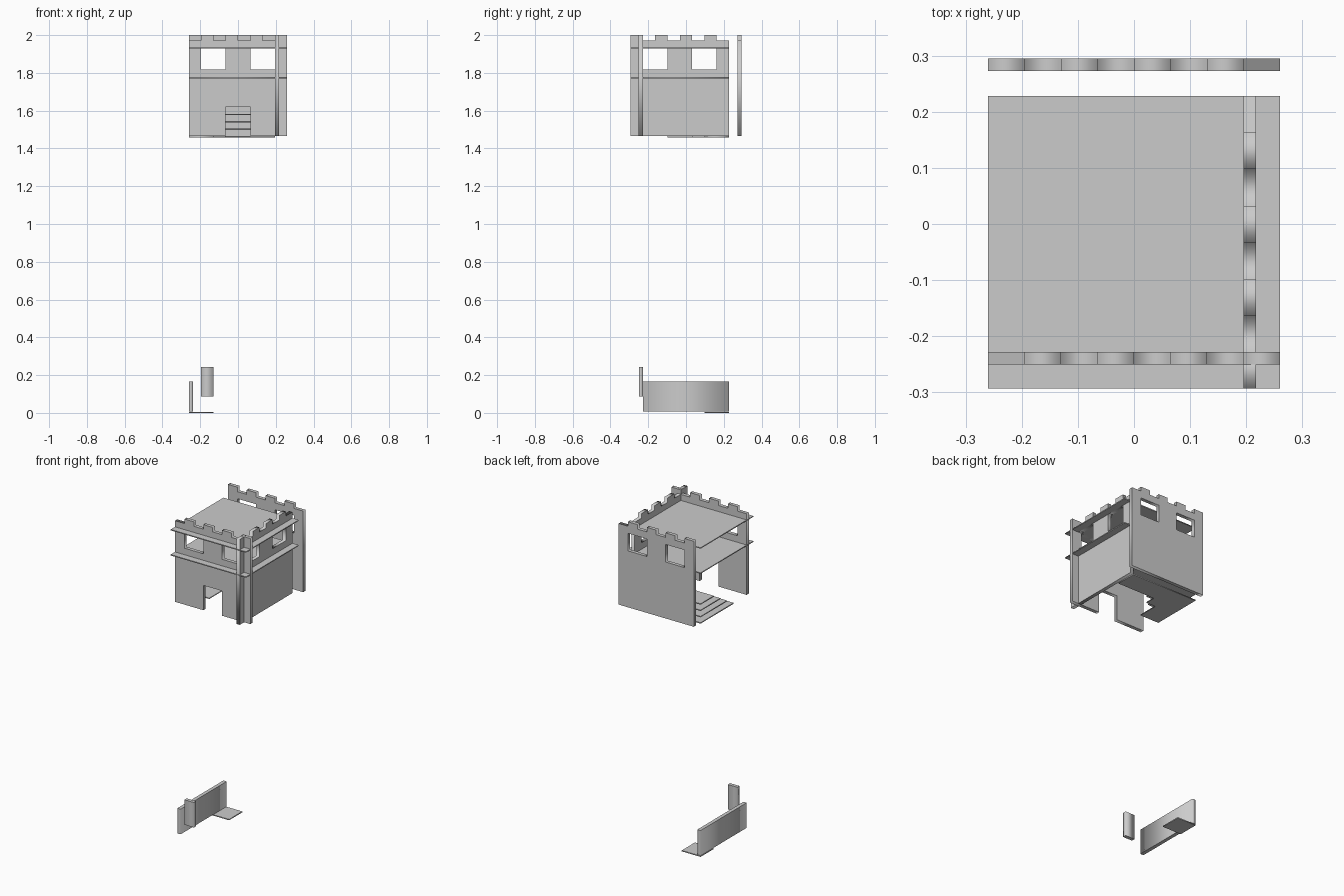
import bpy
from math import pi

if "Cube" in bpy.data.objects:
    bpy.data.objects.remove(bpy.data.objects["Cube"])

S = 0.0651                       # battlement module
BASE, LOW, TOP = 1.465, 1.972, 2.0
T = 0.0225                       # wall thickness
P = 0.006                        # sheet thickness


def panel(name, loops, thick, loc, rot=(0, 0, 0)):
    """Flat cut-out board: first loop is the outline, the others are holes."""
    cu = bpy.data.curves.new(name, 'CURVE')
    cu.dimensions = '2D'
    cu.fill_mode = 'BOTH'
    cu.extrude = thick / 2
    for pts in loops:
        sp = cu.splines.new('POLY')
        sp.points.add(len(pts) - 1)
        for p, (u, v) in zip(sp.points, pts):
            p.co = (u, v, 0, 1)
        sp.use_cyclic_u = True
    ob = bpy.data.objects.new(name, cu)
    bpy.context.collection.objects.link(ob)
    ob.location, ob.rotation_euler = loc, rot
    bpy.ops.object.select_all(action='DESELECT')
    ob.select_set(True)
    bpy.context.view_layer.objects.active = ob
    bpy.ops.object.convert(target='MESH')
    return ob


def rect(u0, u1, v0, v1):
    return [(u0, v0), (u1, v0), (u1, v1), (u0, v1)]


def box(name, x0, x1, y0, y1, z0, z1):
    return panel(name, [rect(x0, x1, y0, y1)], z1 - z0, (0, 0, (z0 + z1) / 2))


def battlement_wall(name, high_first, loc, rot, door=False):
    """Wall of eight modules with alternating merlons and two windows."""
    pts = [(0, BASE)]
    for i in range(8):
        z = TOP if (i % 2 == 0) == high_first else LOW
        pts += [(i * S, z), ((i + 1) * S, z)]
    pts.append((8 * S, BASE))
    if door:
        pts += [(5 * S, BASE), (5 * S, 1.62), (3 * S, 1.62), (3 * S, BASE)]
    windows = [rect(k * S, (k + 2) * S, 1.818, 1.928) for k in (1, 5)]
    return panel(name, [pts] + windows, T, loc, rot)


X0, X1 = -4 * S, 4 * S
Y0, Y1 = -0.293, 0.228

# Walls
battlement_wall("front_wall", False, (X0, -0.239, 0), (pi / 2, 0, 0), door=True)
battlement_wall("back_wall", True, (X0, 0.2835, 0), (pi / 2, 0, 0))
battlement_wall("right_wall", True, (0.2065, Y0, 0), (pi / 2, 0, pi / 2))

# Upper floor and roof deck
box("upper_floor", X0, X1, Y0, Y1, 1.771, 1.771 + P)
box("roof_deck", X0, X1, Y0, Y1, 1.928, 1.928 + P)

# Stacked stair sheets: a full-width strip plus a tongue that shortens upward
for k in range(4):
    front = -0.098 + k * S
    if k < 3:
        outline = [(X0, Y1), (X0, front), (X0 + 2 * S, front)]
        if k < 2:
            outline += [(X0 + 2 * S, 0.032), (X0 + 3 * S, 0.032), (X0 + 3 * S, 0.097)]
        else:
            outline += [(X0 + 2 * S, 0.097)]
        outline += [(0.195, 0.097), (0.195, Y1)]
    else:
        outline = rect(X0, 0.195, 0.097, Y1)
    panel(f"stair_sheet_{k + 1}", [outline], P, (0, 0, 1.462 + k * 0.0395))

# Loose parts at the bottom
box("loose_plate", X0, X0 + 2 * S, 0.098, Y1, 0, P)
box("loose_side_board", X0, X0 + T, -0.228, Y1, 0.008, 0.165)
box("loose_post", X0 + S, X0 + 2 * S, -0.25, -0.228, 0.088, 0.244)
